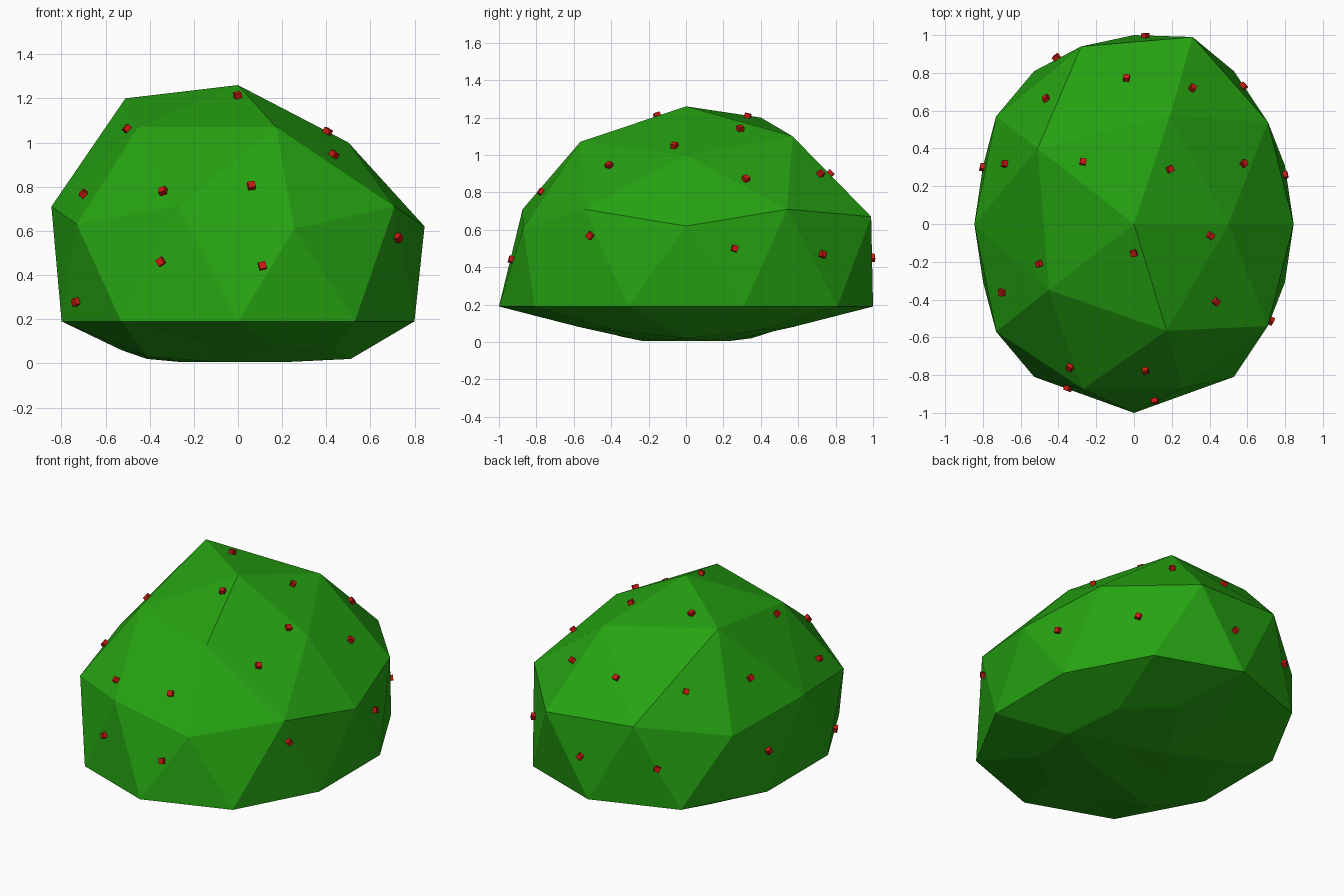
import bpy, bmesh, random
from mathutils import Matrix, Vector
from mathutils.bvhtree import BVHTree

if "Cube" in bpy.data.objects:
    bpy.data.objects.remove(bpy.data.objects["Cube"], do_unlink=True)

random.seed(4)


def make_material(name, rgb):
    mat = bpy.data.materials.new(name)
    mat.use_nodes = True
    color = (*rgb, 1.0)
    mat.diffuse_color = color
    shader = next(n for n in mat.node_tree.nodes if n.type == 'BSDF_PRINCIPLED')
    shader.inputs["Base Color"].default_value = color
    shader.inputs["Roughness"].default_value = 0.9
    return mat


def make_object(name, bm, mat):
    mesh = bpy.data.meshes.new(name)
    bm.to_mesh(mesh)
    mesh.materials.append(mat)
    obj = bpy.data.objects.new(name, mesh)
    bpy.context.collection.objects.link(obj)
    return obj


leaf_green = make_material("leaf green", (0.019, 0.37, 0.006))
berry_red = make_material("berry red", (0.6, 0.01, 0.006))

# Bush body: a faceted ball whose rings are stretched above and squashed below
RINGS = [  # ring height on the unit ball, x scale, y scale, final height
    (1, 1, 1, 1.26), (.85, 1.06, 1.13, 1.07), (.53, 1.03, 1.08, .71),
    (.45, .98, 1.04, .62), (0, .87, 1, .19), (-.45, .59, .7, .06),
    (-.53, .6, .7, .02), (-.85, .47, .46, .005), (-1, 1, 1, .02),
]
body = bmesh.new()
bmesh.ops.create_icosphere(body, subdivisions=2, radius=1)
for v in body.verts:
    ring = min(RINGS, key=lambda r: abs(r[0] - v.co.z))
    _, sx, sy, height = ring
    if height == .19:
        sx = .84 if abs(v.co.x) > .7 else .9
    v.co = (v.co.x * sx, v.co.y * sy, height)

# Irregular corners, each pulled from the closest ring vertex
CORNERS = [
    (.5, 0, 1), (-.51, .4, 1.2), (.19, .57, 1.1), (-.28, .94, .71),
    (-.845, 0, .71), (.845, 0, .62), (.31, .99, .67), (-.73, .57, .63),
    (-.73, -.57, .63), (.255, -.87, .61), (-.165, .6, .1), (-.165, -.6, .1),
    (.155, .57, .08), (.155, -.57, .08), (-.41, -.35, .03),
]
for corner in map(Vector, CORNERS):
    nearest = min(body.verts, key=lambda v: (v.co - corner).length)
    nearest.co = corner
bmesh.ops.recalc_face_normals(body, faces=body.faces[:])
surface = BVHTree.FromBMesh(body)
make_object("bush_body", body, leaf_green)
body.free()

# Berries: tiny tilted cubes resting on the leaf surface
BERRIES = [
    (-.34, -.76, .78), (.06, -.77, .8), (-.35, -.87, .46), (.11, -.93, .44),
    (-.5, -.21, 1.06), (0, -.15, 1.2), (.4, -.06, 1.04), (.43, -.41, .94),
    (-.69, -.36, .76), (-.72, -.47, .28), (.7, -.5, .57), (.58, .32, .87),
    (.19, .29, 1.14), (-.27, .33, 1.21), (.31, .72, .9), (-.04, .77, .9),
    (.8, .26, .5), (.59, .74, .47), (-.49, .69, .9), (-.69, .32, .9),
    (-.8, .3, .45), (.06, 1, .45), (-.41, .88, .45),
]
berries = bmesh.new()
for spot in BERRIES:
    point, normal, _, _ = surface.find_nearest(Vector(spot))
    turn = normal.to_track_quat('Z', 'Y').to_matrix().to_4x4()
    spin = Matrix.Rotation(random.uniform(0, 1.5), 4, 'Z')
    bmesh.ops.create_cube(
        berries, size=.032,
        matrix=Matrix.Translation(point + normal * .008) @ turn @ spin)
make_object("berries", berries, berry_red)
berries.free()
